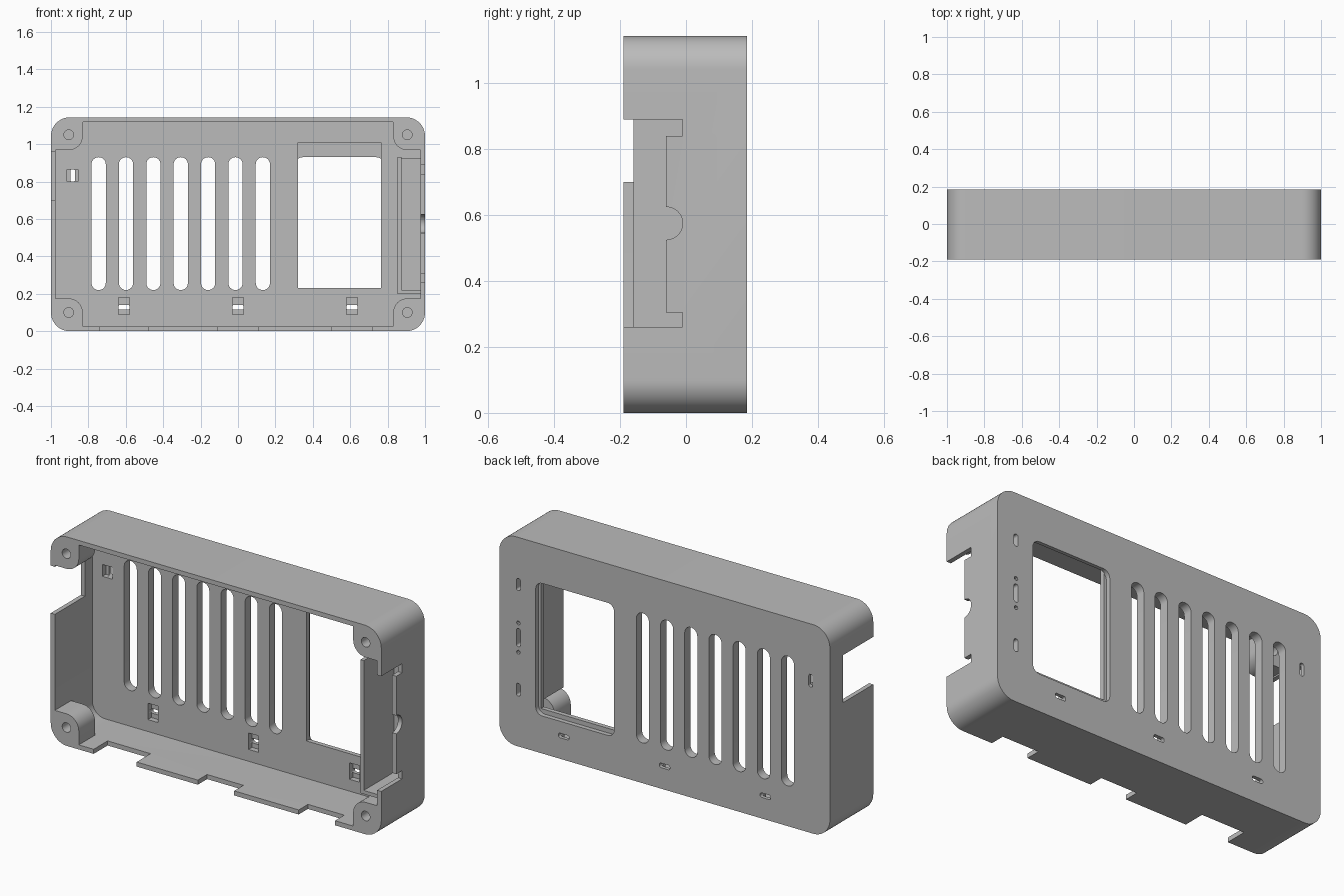
import bpy, bmesh, math
from mathutils import Vector

cube = bpy.data.objects.get("Cube")
if cube:
    bpy.data.objects.remove(cube, do_unlink=True)

grey = bpy.data.materials.new("plain_grey")
grey.use_nodes = True
COLOR = (0.5, 0.5, 0.5, 1)
grey.diffuse_color = COLOR
grey.node_tree.nodes["Principled BSDF"].inputs["Base Color"].default_value = COLOR

FRONT, BACK, FLOOR = -0.19, 0.185, 0.135
HEIGHT, WALL = 1.143, 0.025


def rounded(x0, x1, z0, z1, radii=0.0, steps=8):
    """Rectangle outline; radii run from bottom left, anticlockwise."""
    if not isinstance(radii, tuple):
        radii = (radii,) * 4
    pts = []
    corners = [(x0, z0, 1, 1), (x1, z0, -1, 1), (x1, z1, -1, -1), (x0, z1, 1, -1)]
    for i, ((x, z, sx, sz), r) in enumerate(zip(corners, radii)):
        if r == 0:
            pts.append((x, z))
            continue
        for k in range(steps + 1):
            a = math.pi + (i + k / steps) * math.pi / 2
            pts.append((x + sx * r + r * math.cos(a), z + sz * r + r * math.sin(a)))
    return pts


def circle(x, z, r, n=24):
    return [(x + r * math.cos(math.tau * k / n), z + r * math.sin(math.tau * k / n))
            for k in range(n)]


def prism(name, outline, start, end, axis="Y"):
    """Extrude an outline along an axis."""
    place = {"X": lambda a, b, t: (t, a, b), "Y": lambda a, b, t: (a, t, b)}[axis]
    bm = bmesh.new()
    face = bm.faces.new([bm.verts.new(place(a, b, start)) for a, b in outline])
    ext = bmesh.ops.extrude_face_region(bm, geom=[face])["geom"]
    move = Vector(place(0, 0, end - start))
    bmesh.ops.translate(bm, vec=move, verts=[v for v in ext if isinstance(v, bmesh.types.BMVert)])
    bmesh.ops.recalc_face_normals(bm, faces=bm.faces)
    mesh = bpy.data.meshes.new(name)
    bm.to_mesh(mesh)
    bm.free()
    mesh.materials.append(grey)
    obj = bpy.data.objects.new(name, mesh)
    bpy.context.scene.collection.objects.link(obj)
    return obj


def activate(obj):
    bpy.ops.object.select_all(action="DESELECT")
    obj.select_set(True)
    bpy.context.view_layer.objects.active = obj


def cut(obj, outline, start, end, axis="Y"):
    cutter = prism("cutter", outline, start, end, axis)
    cutter.hide_render = True
    mod = obj.modifiers.new("cut", "BOOLEAN")
    mod.operation, mod.solver, mod.object = "DIFFERENCE", "EXACT", cutter
    activate(obj)
    bpy.ops.object.modifier_apply(modifier=mod.name)
    bpy.data.objects.remove(cutter, do_unlink=True)


def smooth(obj):
    activate(obj)
    bpy.ops.object.shade_smooth_by_angle(angle=math.radians(30))


# Case shell, open to the front
case = prism("case", rounded(-1, 1, 0, HEIGHT, 0.1, 12), FRONT, BACK)
cut(case, rounded(-1 + WALL, 1 - WALL, WALL, HEIGHT - WALL, 0.075), FRONT - 0.1, FLOOR)

# Vent slots
for i in range(7):
    x = -0.745 + i * 0.1463
    cut(case, rounded(x - 0.038, x + 0.038, 0.22, 0.93, 0.0375), 0.05, 0.3)

# Screen window: square inner recess, rounded outer opening
cut(case, rounded(0.32, 0.765, 0.23, 1.01), 0.05, 0.165)
cut(case, rounded(0.305, 0.78, 0.205, 0.93, 0.04), 0.16, 0.3)

# Hook pockets with narrow slits through the back
for x in (-0.61, 0, 0.61):
    cut(case, rounded(x - 0.03, x + 0.03, 0.09, 0.18), 0.05, 0.165)
    cut(case, rounded(x - 0.032, x + 0.032, 0.115, 0.14, 0.01), 0.15, 0.3)
cut(case, rounded(-0.915, -0.855, 0.8, 0.865), 0.05, 0.165)
cut(case, rounded(-0.896, -0.872, 0.798, 0.867, 0.01), 0.15, 0.3)

# Indicator slots and dots in the back
for z, half in ((0.885, 0.033), (0.595, 0.05), (0.31, 0.035)):
    cut(case, rounded(0.873, 0.897, z - half, z + half, 0.011), 0.1, 0.3)
for z in (0.675, 0.515):
    cut(case, circle(0.885, z, 0.011, 8), 0.1, 0.3)

# Notches in the bottom wall
for x0, x1, depth in ((-0.74, -0.48, 0.12), (-0.11, 0.11, 0.08), (0.5, 0.72, 0.08)):
    cut(case, rounded(x0, x1, -0.1, 0.06), FRONT - 0.1, FRONT + depth)

# Notch in the right wall
cut(case, rounded(FRONT - 0.1, 0.07, 0.7, 0.96), -1.1, -0.94, "X")

# Stepped port opening with a thumb curve in the left wall
thumb = [(-0.06 + 0.05 * math.sin(math.pi * k / 12), 0.575 - 0.05 * math.cos(math.pi * k / 12))
         for k in range(13)]
opening = [(FRONT - 0.1, 0.26), (-0.01, 0.26), (-0.01, 0.305), (-0.06, 0.305)] + thumb
opening += [(-0.06, 0.84), (-0.01, 0.84), (-0.01, 0.89), (FRONT - 0.1, 0.89)]
cut(case, opening, 0.94, 1.1, "X")
smooth(case)

# Corner screw bosses
for side, x0, x1 in (("right", -0.99, -0.83), ("left", 0.83, 0.99)):
    for level, z0, z1 in (("lower", 0.01, 0.175), ("upper", HEIGHT - 0.175, HEIGHT - 0.01)):
        outer = {("right", "lower"): 0, ("left", "lower"): 1,
                 ("left", "upper"): 2, ("right", "upper"): 3}[side, level]
        radii = [0.0] * 4
        radii[outer], radii[(outer + 2) % 4] = 0.09, 0.075
        boss = prism(f"{level}_{side}_boss", rounded(x0, x1, z0, z1, tuple(radii)), FRONT, -0.05)
        hx = -0.905 if side == "right" else 0.905
        hz = 0.1 if level == "lower" else HEIGHT - 0.093
        cut(boss, circle(hx, hz, 0.026), -0.3, 0.1)
        smooth(boss)

# Inner partition and its base behind the port opening
prism("port_partition", rounded(0.853, 0.873, 0.2, 0.93), -0.16, 0.15)
prism("port_base", rounded(0.86, 0.985, 0.205, 0.925), 0.1, 0.14)
prism("port_lower_rib", rounded(0.86, 0.985, 0.2, 0.22), -0.16, 0.14)
